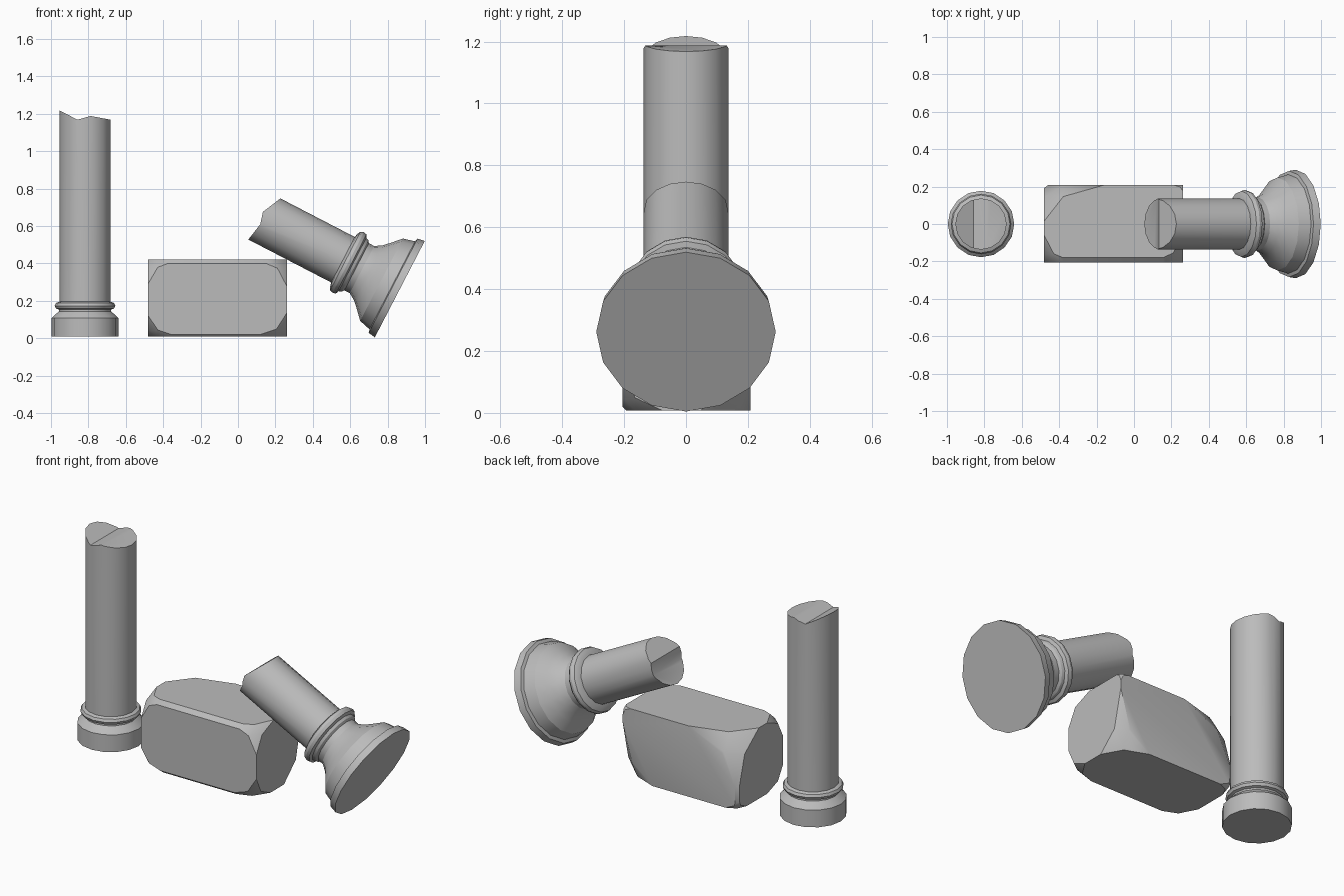
import bpy, bmesh, math
from mathutils import Vector

if "Cube" in bpy.data.objects:
    bpy.data.objects.remove(bpy.data.objects["Cube"], do_unlink=True)

stone = bpy.data.materials.new("grey_stone")
stone.use_nodes = True
grey = (0.5, 0.5, 0.5, 1)
stone.diffuse_color = grey
stone.node_tree.nodes["Principled BSDF"].inputs["Base Color"].default_value = grey

SIDES = 16


def finish(name, bm, angle):
    """Turn the bmesh into a smooth-shaded object with sharp edges kept."""
    bmesh.ops.recalc_face_normals(bm, faces=bm.faces)
    mesh = bpy.data.meshes.new(name)
    bm.to_mesh(mesh)
    bm.free()
    mesh.materials.append(stone)
    ob = bpy.data.objects.new(name, mesh)
    bpy.context.collection.objects.link(ob)
    bpy.ops.object.select_all(action='DESELECT')
    ob.select_set(True)
    bpy.context.view_layer.objects.active = ob
    bpy.ops.object.shade_smooth_by_angle(angle=math.radians(angle))
    return ob


def broken_column(name, profile, fracture):
    """Lathe a (radius, height) profile; the top follows a zigzag of (x, height)."""
    bm = bmesh.new()
    rings = []
    for r, z in profile + [(profile[-1][0], fracture[0][1])]:
        turn = [2 * math.pi * i / SIDES for i in range(SIDES)]
        rings.append([bm.verts.new((r * math.cos(a), r * math.sin(a), z)) for a in turn])
    for low, high in zip(rings, rings[1:]):
        for i in range(SIDES):
            j = (i + 1) % SIDES
            bm.faces.new((low[i], low[j], high[j], high[i]))
    bm.faces.new(rings[0][::-1])
    cap = [bm.faces.new(rings[-1])]
    top_z = fracture[0][1]
    # split the cap along the fracture ridges
    for x, _ in fracture[1:-1]:
        geom = cap + list({e for f in cap for e in f.edges}) + list({v for f in cap for v in f.verts})
        bmesh.ops.bisect_plane(bm, geom=geom, plane_co=(x, 0, 0), plane_no=(1, 0, 0))
        cap = [f for f in bm.faces if all(abs(v.co.z - top_z) < 1e-5 for v in f.verts)]
    # lift the cap to the zigzag height
    for v in {v for f in cap for v in f.verts}:
        for (x0, z0), (x1, z1) in zip(fracture, fracture[1:]):
            if x0 - 1e-4 <= v.co.x <= x1 + 1e-4:
                v.co.z = z0 + (z1 - z0) * (v.co.x - x0) / (x1 - x0)
                break
    return finish(name, bm, 30)


# Standing lower half of the column
standing = broken_column(
    "standing_column",
    [(.178, 0), (.178, .1), (.165, .113), (.14, .135), (.14, .145), (.155, .15),
     (.162, .165), (.155, .18), (.137, .187)],
    [(-.137, 1.21), (-.04, 1.16), (.03, 1.18), (.137, 1.16)])
standing.location = (-.818, 0, .008)

# Fallen upper half, resting on its capital and the block
fallen = broken_column(
    "fallen_capital",
    [(.29, 0), (.284, .04), (.265, .045), (.248, .11), (.2, .155), (.165, .19),
     (.142, .228), (.142, .26), (.155, .27), (.16, .285), (.178, .293), (.182, .31),
     (.176, .328), (.16, .337), (.137, .342)],
    [(-.137, .841), (-.035, .822), (.03, .84), (.137, .79)])
fallen.rotation_euler.y = math.radians(-62.6)
fallen.location = (.865, 0, .262)

# Worn block: a box with each corner and a few edges sliced away
LOW, HIGH = Vector((-.48, -.205, .008)), Vector((.262, .208, .42))
bm = bmesh.new()
bmesh.ops.create_cube(bm, size=1)
for v in bm.verts:
    v.co = [HIGH[i] if v.co[i] > 0 else LOW[i] for i in range(3)]


def slice_off(signs, sizes):
    """Cut the corner (or edge, where a sign is 0) back by the given sizes."""
    corner = Vector([HIGH[i] if s > 0 else LOW[i] for i, s in enumerate(signs)])
    normal = Vector([s / d if s else 0 for s, d in zip(signs, sizes)])
    point = corner - normal / normal.length_squared
    bmesh.ops.bisect_plane(bm, geom=bm.verts[:] + bm.edges[:] + bm.faces[:],
                           plane_co=point, plane_no=normal, clear_outer=True)
    bmesh.ops.holes_fill(bm, edges=[e for e in bm.edges if e.is_boundary], sides=0)


corners = [
    ((-1, -1, 1), (.1, .09, .08)),
    ((1, -1, 1), (.1, .1, .09)),
    ((-1, 1, 1), (.2, .12, .2)),
    ((1, 1, 1), (.03, .02, .03)),
    ((-1, -1, -1), (.1, .09, .07)),
    ((1, -1, -1), (.11, .08, .08)),
    ((-1, 1, -1), (.05, .05, .05)),
    ((1, 1, -1), (.12, .1, .2)),
]
for signs, sizes in corners:
    slice_off(signs, sizes)
    for axis in range(3):
        slice_off(signs, [d * (1.6 if i == axis else .75) for i, d in enumerate(sizes)])
slice_off((0, -1, 1), (1, .025, .022))
slice_off((0, -1, -1), (1, .012, .012))
slice_off((-1, 1, 0), (.02, .015, 1))
finish("worn_block", bm, 35)
